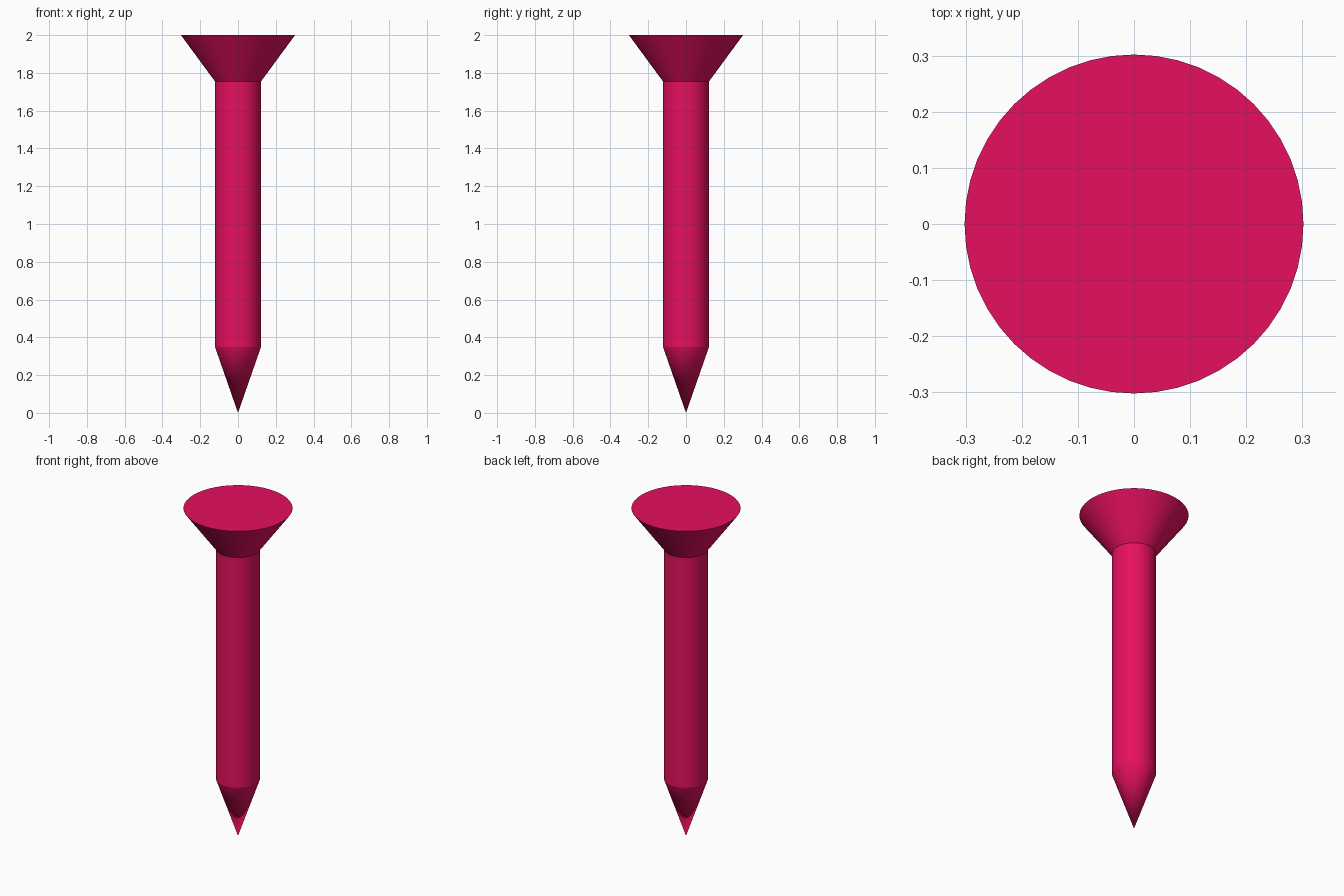
import bpy, bmesh, math

if "Cube" in bpy.data.objects:
    bpy.data.objects.remove(bpy.data.objects["Cube"])

SIDES = 48
mat = bpy.data.materials.new("crimson")
mat.diffuse_color = (0.79, 0.005, 0.114, 1)
mat.use_nodes = True
mat.node_tree.nodes["Principled BSDF"].inputs["Base Color"].default_value = mat.diffuse_color


def lathe(name, profile):
    """Revolve (radius, z) points about the z axis."""
    bm = bmesh.new()
    verts = [bm.verts.new((r, 0, z)) for r, z in profile]
    edges = [bm.edges.new(pair) for pair in zip(verts, verts[1:])]
    bmesh.ops.spin(bm, geom=verts + edges, cent=(0, 0, 0), axis=(0, 0, 1),
                   angle=math.tau, steps=SIDES, use_duplicate=False)
    bmesh.ops.remove_doubles(bm, verts=bm.verts[:], dist=1e-4)
    bmesh.ops.recalc_face_normals(bm, faces=bm.faces[:])
    mesh = bpy.data.meshes.new(name)
    bm.to_mesh(mesh)
    bm.free()
    mesh.materials.append(mat)
    obj = bpy.data.objects.new(name, mesh)
    bpy.context.collection.objects.link(obj)
    bpy.ops.object.select_all(action='DESELECT')
    obj.select_set(True)
    bpy.context.view_layer.objects.active = obj
    bpy.ops.object.shade_smooth_by_angle(angle=math.radians(15))
    return obj


# Nail in one closed skin: point, straight shank, flared flat-topped head
lathe("nail", [(0, 0), (0.122, 0.35), (0.122, 1.755), (0.302, 2.0), (0, 2.0)])
